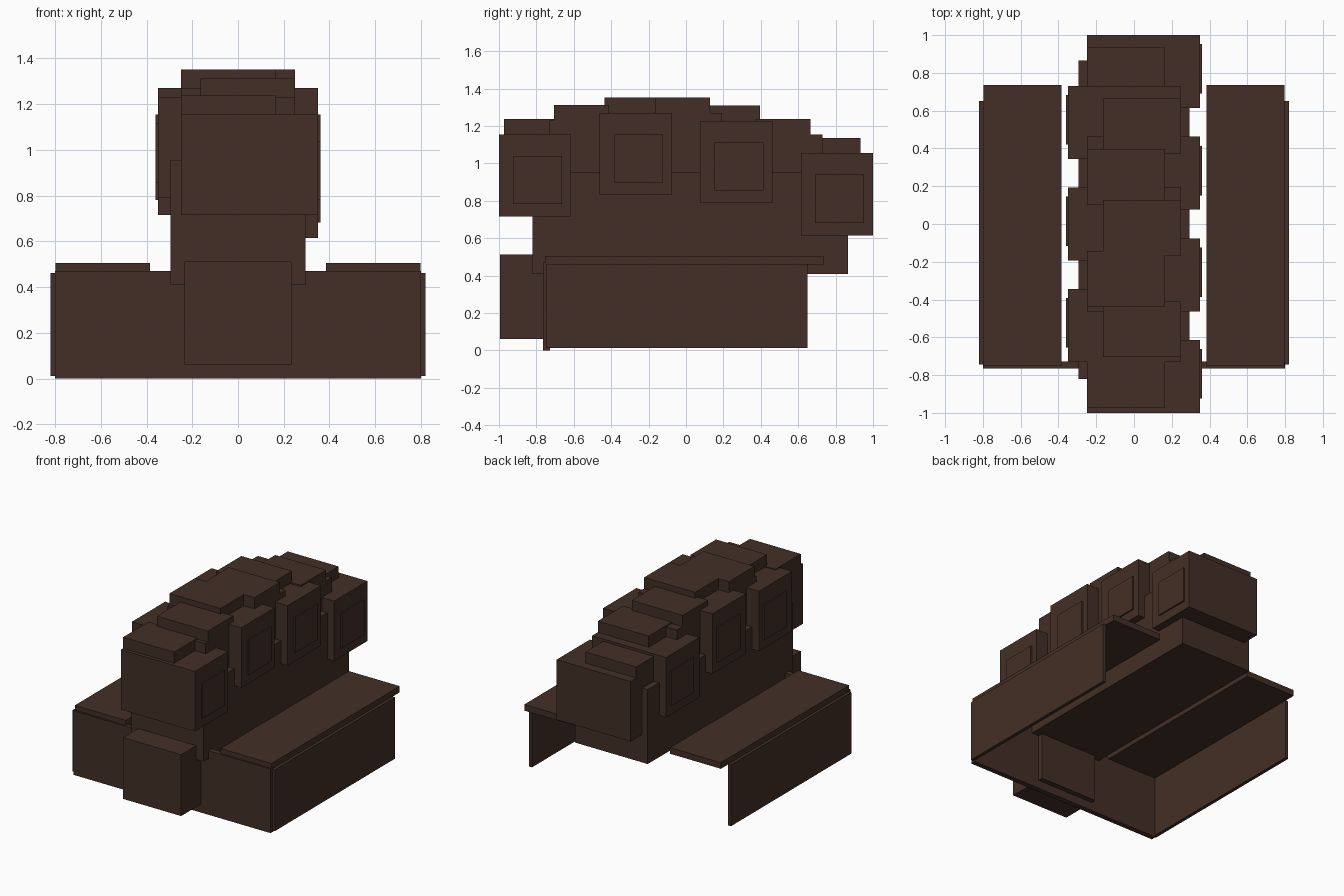
import bpy
from mathutils import Vector

if "Cube" in bpy.data.objects:
    bpy.data.objects.remove(bpy.data.objects["Cube"], do_unlink=True)

# One dark brown for everything
brown = bpy.data.materials.new("dark_brown")
brown.use_nodes = True
colour = (0.055, 0.028, 0.019, 1)
brown.diffuse_color = colour
brown.node_tree.nodes["Principled BSDF"].inputs["Base Color"].default_value = colour


def box(name, x, y, z):
    """Box between the (low, high) pairs on each axis."""
    low, high = (Vector(c) for c in zip(x, y, z))
    bpy.ops.mesh.primitive_cube_add(size=1, location=(low + high) / 2)
    ob = bpy.context.object
    ob.name = name
    ob.scale = high - low
    bpy.ops.object.transform_apply(location=False, rotation=False, scale=True)
    ob.data.materials.append(brown)
    return ob


def span(side, a, b):
    """Mirror an x range onto the given side."""
    return sorted((side * a, side * b))


# Open skirt: front board, side boards and the shelves above them
box("front_board", (-0.80, 0.80), (-0.765, -0.727), (0, 0.47))
for side, label in ((1, "left"), (-1, "right")):
    box(label + "_side_board", span(side, 0.795, 0.82), (-0.745, 0.65), (0.012, 0.462))
    box(label + "_shelf", span(side, 0.385, 0.798), (-0.752, 0.735), (0.46, 0.505))

# Central body and the block on its nose
box("body", (-0.295, 0.295), (-0.82, 0.865), (0.41, 0.955))
box("nose_block", (-0.235, 0.235), (-0.995, -0.69), (0.062, 0.512))

# Row of staggered blocks along an arched back, alternating sides
bottoms = (0.715, 0.79, 0.83, 0.83, 0.787, 0.715, 0.615)
for i, z in enumerate(bottoms):
    side = 1 if i % 2 == 0 else -1
    y = (i - 3) * 0.269
    n = str(i + 1)
    box("back_block_" + n, span(side, -0.25, 0.35), (y - 0.193, y + 0.193), (z, z + 0.44))
    box("block_cap_" + n, span(side, -0.25, 0.163), (y - 0.167, y + 0.127), (z + 0.42, z + 0.522))
    box("block_panel_" + n, span(side, 0.34, 0.36), (y - 0.117, y + 0.145), (z + 0.067, z + 0.325))
